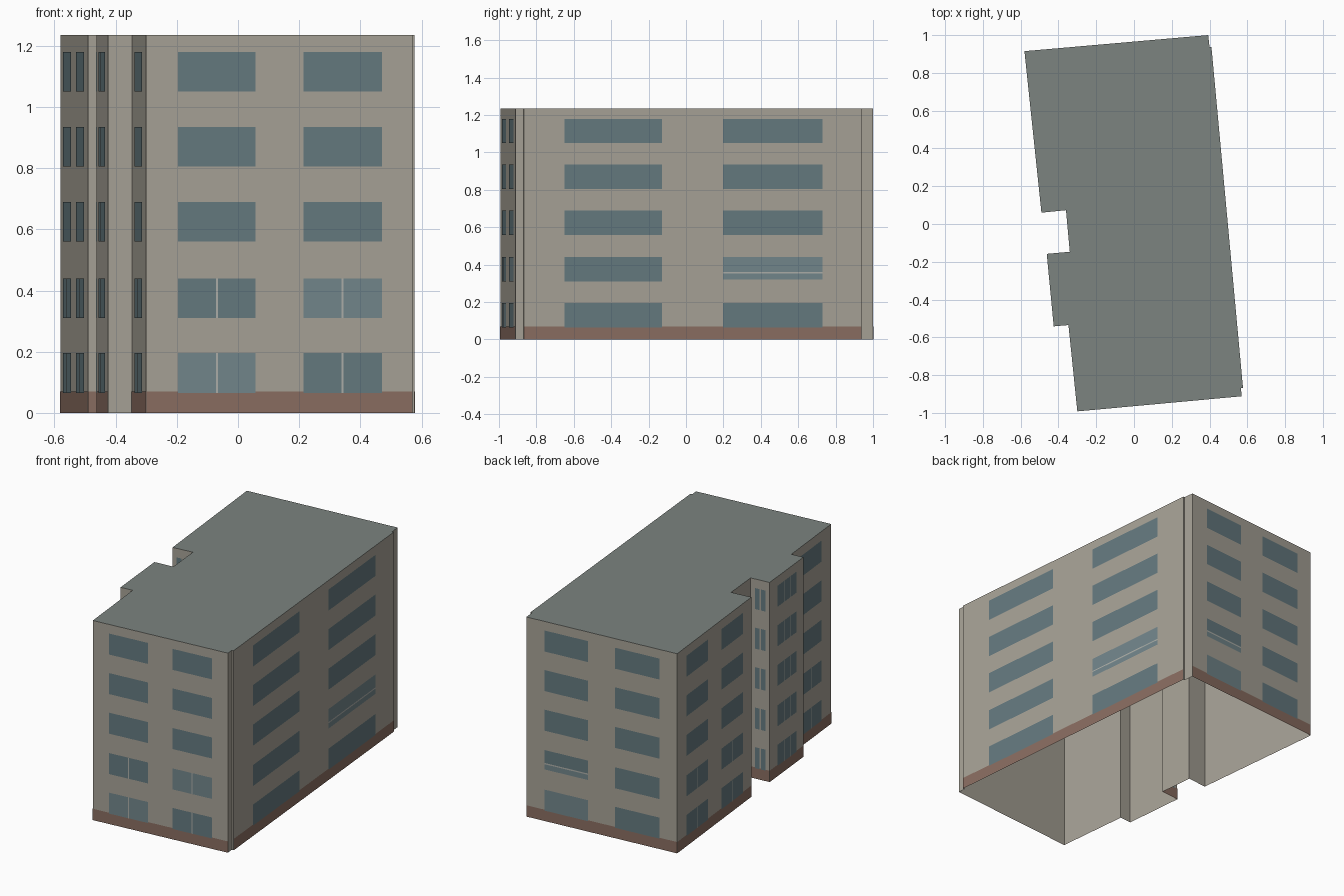
import bpy
from mathutils import Vector

if "Cube" in bpy.data.objects:
    bpy.data.objects.remove(bpy.data.objects["Cube"])

H = 1.235
ROWS = [(0.065, 0.195), (0.31, 0.44), (0.56, 0.69), (0.805, 0.935), (1.05, 1.18)]

# Footprint, counter-clockwise seen from above
P = dict(
    F=(-0.30, -0.992), E=(0.570, -0.912), D0=(0.566, -0.868), D=(0.577, -0.867),
    C=(0.410, 0.937), C0=(0.400, 0.936), B=(0.393, 1.0), A=(-0.58, 0.915),
    L=(-0.49, 0.06), K=(-0.36, 0.073), J=(-0.34, -0.147), I=(-0.462, -0.158),
    H=(-0.425, -0.542), G=(-0.347, -0.535))
P = {k: Vector(v) for k, v in P.items()}
outline = list(P.values())


def material(name, rgb):
    m = bpy.data.materials.new(name)
    m.diffuse_color = (*rgb, 1)
    m.use_nodes = True
    m.node_tree.nodes["Principled BSDF"].inputs["Base Color"].default_value = m.diffuse_color
    return m


def make(name, quads, mat):
    verts, faces = [], []
    for q in quads:
        faces.append(range(len(verts), len(verts) + len(q)))
        verts += q
    me = bpy.data.meshes.new(name)
    me.from_pydata(verts, [], [list(f) for f in faces])
    me.materials.append(mat)
    ob = bpy.data.objects.new(name, me)
    bpy.context.collection.objects.link(ob)


def panel(p, q, t0, t1, z0, z1, off=0.0):
    """Upright rectangle on the wall p-q, pushed outward by off."""
    d = q - p
    n = Vector((d.y, -d.x)).normalized() * off
    a, b = p + d * t0 + n, p + d * t1 + n
    return [(a.x, a.y, z0), (b.x, b.y, z0), (b.x, b.y, z1), (a.x, a.y, z1)]


wall_mat = material("plaster", (0.39, 0.365, 0.31))
roof_mat = material("roof_grey", (0.20, 0.228, 0.215))
brick_mat = material("brick", (0.255, 0.155, 0.12))
glass_mat = material("glass", (0.13, 0.195, 0.215))
pale_mat = material("pale_glass", (0.17, 0.24, 0.26))
frame_mat = material("frame", (0.42, 0.43, 0.40))

# Open-bottomed wall shell and flat roof
n = len(outline)
make("walls", [panel(outline[i], outline[(i + 1) % n], 0, 1, 0, H) for i in range(n)], wall_mat)
make("roof", [[(p.x, p.y, H) for p in outline]], roof_mat)

# Brick base course
sides = ["FE", "DC", "BA", "AL", "LK", "KJ", "JI", "IH", "GF"]
make("brick_base", [panel(P[s[0]], P[s[1]], 0, 1, 0, 0.07, 0.0012) for s in sides], brick_mat)

# Windows: spans along each wall, mullion count, rows that have mullions
pair = [(0.12, 0.41), (0.59, 0.885)]
layout = {
    "FE": (pair, 1, (0, 1)), "DC": (pair, 0, ()), "BA": (pair, 0, ()),
    "AL": (pair, 1, (0, 1)), "LK": ([(0.2, 0.45), (0.52, 0.77)], 0, ()),
    "JI": ([(0.23, 0.48), (0.55, 0.80)], 0, ()),
    "IH": ([(0.22, 0.79)], 2, range(5)), "GF": ([(0.22, 0.75)], 1, (0, 1))}
pale = {("FE", 0, 0), ("FE", 1, 1), ("BA", 0, 0), ("DC", 1, 1)}
blinds = {("DC", 1, 1), ("BA", 0, 1)}
glass, pale_glass, mullions, sills = [], [], [], []
for side, (spans, count, split_rows) in layout.items():
    p, q = P[side[0]], P[side[1]]
    half = 0.003 / (q - p).length
    for w, (t0, t1) in enumerate(spans):
        for r, (z0, z1) in enumerate(ROWS):
            target = pale_glass if (side, w, r) in pale else glass
            if (side, w, r) in blinds:
                # Window with a sill strip and a lower panel
                target.append(panel(p, q, t0, t1, 0.36, z1, 0.0024))
                sills.append(panel(p, q, t0, t1, 0.352, 0.36, 0.0024))
                pale_glass.append(panel(p, q, t0, t1, 0.32, 0.352, 0.0024))
            else:
                target.append(panel(p, q, t0, t1, z0, z1, 0.0024))
            if r in split_rows:
                for k in range(count):
                    t = t0 + (t1 - t0) * (k + 1) / (count + 1)
                    mullions.append(panel(p, q, t - half, t + half, z0, z1, 0.0036))
make("windows", glass, glass_mat)
make("pale_windows", pale_glass, pale_mat)
make("window_mullions", mullions, frame_mat)
make("window_sills", sills, frame_mat)
